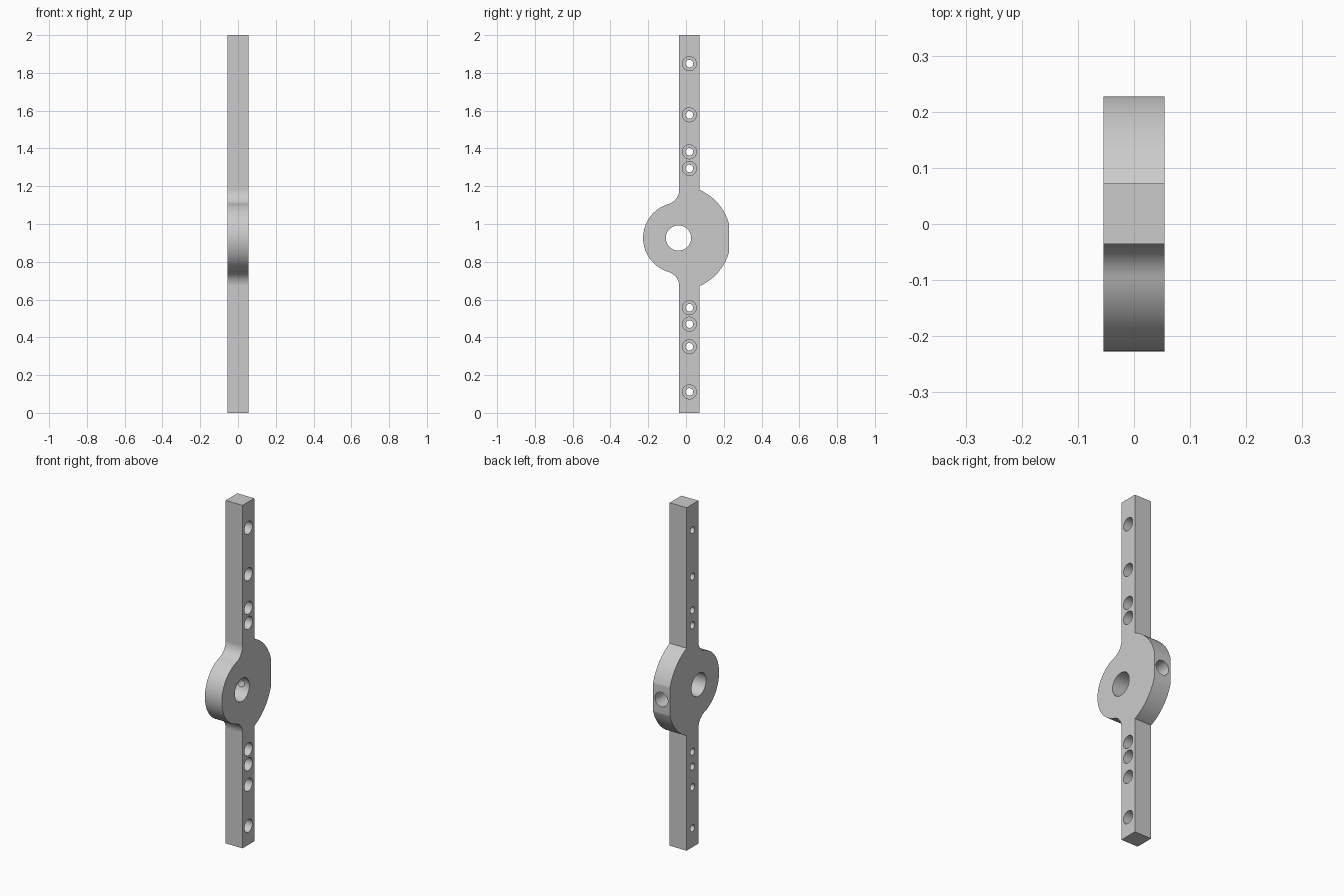
import bpy, bmesh
from math import pi, sin, cos, atan2, acos, sqrt
from mathutils import Vector

if "Cube" in bpy.data.objects:
    bpy.data.objects.remove(bpy.data.objects["Cube"], do_unlink=True)

HALF = 0.0545                       # half thickness along x
HUB_Y, HUB_Z = -0.04, 0.926         # bore centre
FRONT_R, BACK_R, FILLET = 0.187, 0.278, 0.08
BAR_FRONT, BAR_BACK, FLAT_Y = -0.036, 0.072, 0.227
BAR_Y = (BAR_FRONT + BAR_BACK) / 2

metal = bpy.data.materials.new("light grey metal")
metal.use_nodes = True
grey = (0.6, 0.6, 0.6, 1)
metal.diffuse_color = grey
metal.node_tree.nodes["Principled BSDF"].inputs["Base Color"].default_value = grey


def make_object(name, bm):
    bmesh.ops.recalc_face_normals(bm, faces=bm.faces)
    mesh = bpy.data.meshes.new(name)
    bm.to_mesh(mesh)
    bm.free()
    mesh.materials.append(metal)
    obj = bpy.data.objects.new(name, mesh)
    bpy.context.collection.objects.link(obj)
    return obj


def arc(cy, cz, r, a, b, steps):
    angles = [a + (b - a) * i / steps for i in range(steps + 1)]
    return [(cy + r * cos(t), cz + r * sin(t)) for t in angles]


def half_outline(bar_end):
    # Outline above the hub centre, z measured from that centre
    fy = BAR_FRONT - FILLET - HUB_Y
    fz = sqrt((FRONT_R + FILLET) ** 2 - fy ** 2)
    tangent = atan2(fz, fy)
    back_start = acos((BAR_BACK - HUB_Y) / BACK_R)
    back_end = acos((FLAT_Y - HUB_Y) / BACK_R)
    return (arc(HUB_Y, 0, FRONT_R, pi, tangent, 24)
            + arc(HUB_Y + fy, fz, FILLET, tangent - pi, 0, 16)[1:]
            + [(BAR_FRONT, bar_end), (BAR_BACK, bar_end)]
            + arc(HUB_Y, 0, BACK_R, back_start, back_end, 20))


def stepped_cutter(origin, axis, steps):
    # Lathed pin: steps are (distance along axis, radius)
    bm = bmesh.new()
    axis = Vector(axis)
    u = Vector((0, 0, 1))
    v = axis.cross(u)
    n = 40
    rings = []
    for d, r in steps:
        rings.append([bm.verts.new(Vector(origin) + axis * d
                                   + (u * cos(2 * pi * i / n) + v * sin(2 * pi * i / n)) * r)
                      for i in range(n)])
    bm.faces.new(rings[0])
    bm.faces.new(rings[-1])
    for lower, upper in zip(rings, rings[1:]):
        for i in range(n):
            j = (i + 1) % n
            bm.faces.new((lower[i], lower[j], upper[j], upper[i]))
    return make_object("hole_cutter", bm)


def cut(target, cutter):
    cutter.hide_render = True
    mod = target.modifiers.new("hole", "BOOLEAN")
    mod.operation = "DIFFERENCE"
    mod.solver = "EXACT"
    mod.object = cutter
    bpy.context.view_layer.objects.active = target
    bpy.ops.object.modifier_apply(modifier=mod.name)
    bpy.data.objects.remove(cutter, do_unlink=True)


# Bar and hub in one extruded outline
upper = [(y, HUB_Z + z) for y, z in half_outline(2 - HUB_Z)]
lower = [(y, HUB_Z - z) for y, z in half_outline(HUB_Z)]
outline = upper + lower[:0:-1]
bm = bmesh.new()
face = bm.faces.new([bm.verts.new((-HALF, y, z)) for y, z in outline])
extruded = bmesh.ops.extrude_face_region(bm, geom=[face])
moved = [g for g in extruded["geom"] if isinstance(g, bmesh.types.BMVert)]
bmesh.ops.translate(bm, verts=moved, vec=(2 * HALF, 0, 0))
arm = make_object("hub_arm", bm)

# Central bore
cut(arm, stepped_cutter((0, HUB_Y, HUB_Z), (1, 0, 0), [(-0.1, 0.067), (0.1, 0.067)]))

# Counterbored screw holes along the bar, wide on the left side
for z in (0.111, 0.35, 0.47, 0.557, 1.294, 1.382, 1.578, 1.849):
    cut(arm, stepped_cutter((0, BAR_Y, z), (1, 0, 0),
                            [(-0.1, 0.02), (-0.015, 0.02), (-0.015, 0.037), (0.1, 0.037)]))

# Stepped set screw hole from the rear flat into the bore
cut(arm, stepped_cutter((0, 0, HUB_Z), (0, 1, 0),
                        [(HUB_Y, 0.021), (0.12, 0.021), (0.12, 0.042), (0.3, 0.042)]))

# Smooth curves, crisp edges, flat planes
bpy.ops.object.select_all(action="DESELECT")
arm.select_set(True)
bpy.context.view_layer.objects.active = arm
bpy.ops.object.shade_smooth_by_angle(angle=pi / 6)
weighted = arm.modifiers.new("flat planes", "WEIGHTED_NORMAL")
weighted.keep_sharp = True
